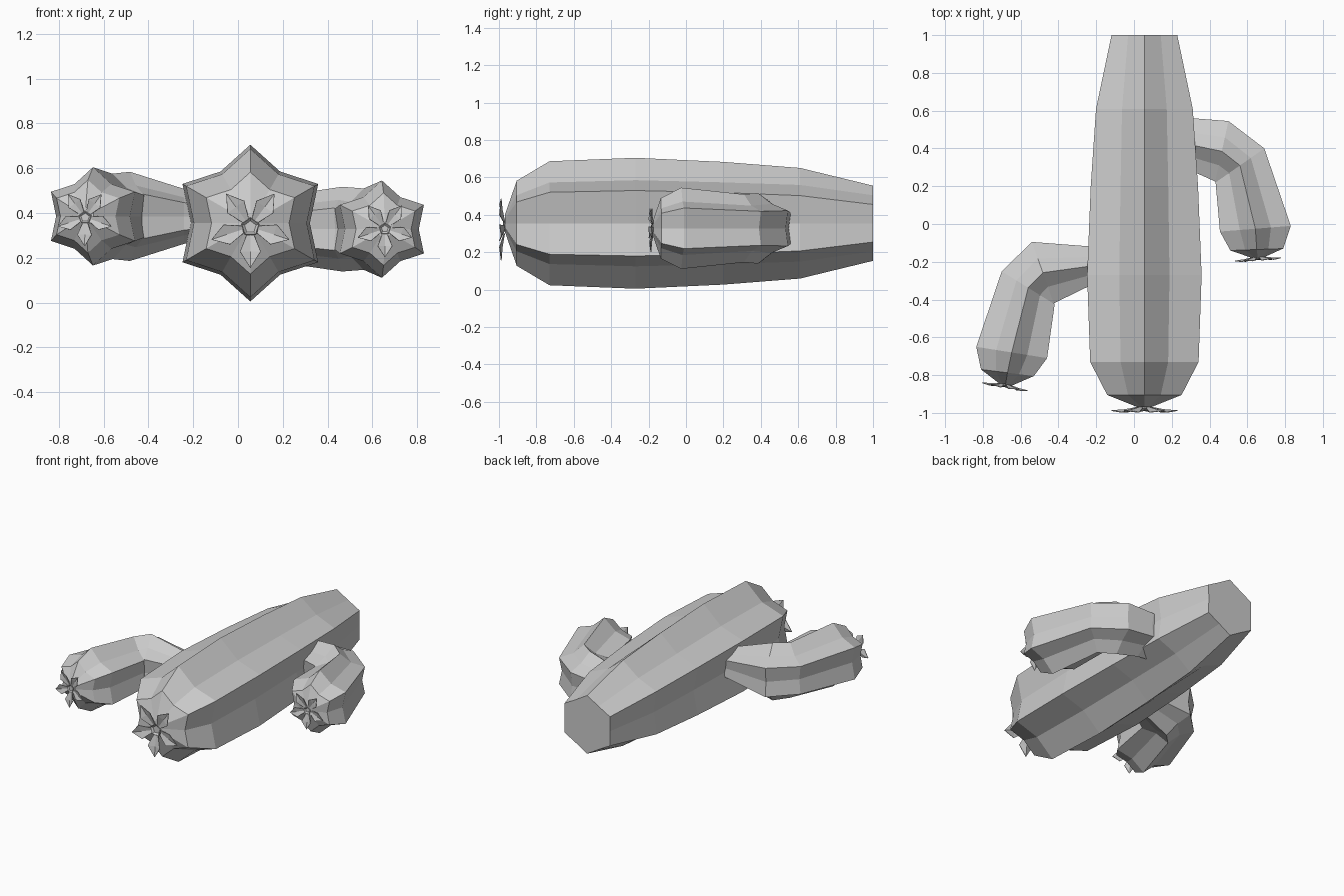
import bpy, bmesh, math
from mathutils import Vector

if "Cube" in bpy.data.objects:
    bpy.data.objects.remove(bpy.data.objects["Cube"])


def make_object(name, bm):
    bmesh.ops.recalc_face_normals(bm, faces=bm.faces)
    mesh = bpy.data.meshes.new(name)
    bm.to_mesh(mesh)
    bm.free()
    obj = bpy.data.objects.new(name, mesh)
    bpy.context.collection.objects.link(obj)
    return obj


def ribbed_stem(name, stations, z):
    """Loft six-ribbed star rings; each station = (left xy, right xy, valley ratio)."""
    bm = bmesh.new()
    rings = []
    for (ax, ay), (bx, by), valley in stations:
        a, b = Vector((ax, ay, z)), Vector((bx, by, z))
        centre, side = (a + b) / 2, (b - a).normalized()
        radius = (b - a).length / 2 / math.cos(math.radians(30))
        ring = []
        for i in range(12):
            t = math.radians(90 + 30 * i)
            r = radius * (valley if i % 2 else 1)
            ring.append(bm.verts.new(centre + side * r * math.cos(t)
                                     + Vector((0, 0, r * math.sin(t)))))
        rings.append(ring)
    for r0, r1 in zip(rings, rings[1:]):
        for i in range(12):
            j = (i + 1) % 12
            bm.faces.new((r0[i], r0[j], r1[j], r1[i]))
    bm.faces.new(rings[0])
    bm.faces.new(rings[-1])
    return make_object(name, bm)


def flower(name, centre, radius, tilt):
    """Five creased petals round a small cup, facing -y and turned by tilt."""
    bm = bmesh.new()
    c = Vector(centre)
    side = Vector((math.cos(tilt), math.sin(tilt), 0))
    out = Vector((side.y, -side.x, 0))
    up = Vector((0, 0, 1))

    def point(r, w, d, t):
        x = r * math.cos(t) - w * math.sin(t)
        y = r * math.sin(t) + w * math.cos(t)
        return bm.verts.new(c + radius * (side * x + up * y + out * d))

    cup = []
    for k in range(5):
        t = math.radians(-90 + 72 * k)
        base_l, base_r = point(.2, -.09, .04, t), point(.2, .09, .04, t)
        mid_l, mid_r = point(.6, -.25, .17, t), point(.6, .25, .17, t)
        base, mid = point(.2, 0, .02, t), point(.6, 0, .09, t)
        tip = point(1, 0, .12, t)
        bm.faces.new((base_l, base, mid, mid_l))
        bm.faces.new((base, base_r, mid_r, mid))
        bm.faces.new((mid_l, mid, tip))
        bm.faces.new((mid, mid_r, tip))
        cup.append(point(.22, 0, .06, t + math.radians(36)))
    # cup in the middle
    floor = [bm.verts.new(c + (v.co - c) * .6 - out * radius * .05) for v in cup]
    bm.faces.new(floor)
    for i in range(5):
        j = (i + 1) % 5
        bm.faces.new((cup[i], cup[j], floor[j], floor[i]))
    obj = make_object(name, bm)
    solid = obj.modifiers.new("thickness", 'SOLIDIFY')
    solid.thickness = .004
    return obj


# main trunk: y, half width, valley ratio
trunk = [(1, .174, .86), (.61, .256, .8), (.2, .284, .77), (-.27, .303, .76),
         (-.73, .287, .76), (-.905, .197, .76), (-.968, .04, .85)]
ribbed_stem("trunk", [((.055 - w, y), (.055 + w, y), v) for y, w, v in trunk], .355)
flower("trunk_flower", (.055, -.968, .338), .183, 0)

# left arm, bent toward the front
ribbed_stem("left_arm", [
    ((-.1, -.13), (-.1, -.29), .8),
    ((-.24, -.118), (-.24, -.33), .8),
    ((-.54, -.095), (-.425, -.42), .8),
    ((-.70, -.25), (-.42, -.425), .77),
    ((-.835, -.65), (-.46, -.71), .76),
    ((-.81, -.77), (-.53, -.805), .76),
    ((-.715, -.843), (-.645, -.855), .85)], .385)
flower("left_arm_flower", (-.682, -.848, .38), .128, math.radians(-10))

# right arm, bent toward the front
ribbed_stem("right_arm", [
    ((.15, .29), (.15, .55), .8),
    ((.33, .27), (.31, .56), .8),
    ((.43, .225), (.50, .545), .8),
    ((.432, .22), (.69, .40), .77),
    ((.455, -.04), (.83, -.01), .76),
    ((.51, -.14), (.79, -.13), .76),
    ((.62, -.178), (.69, -.175), .85)], .328)
flower("right_arm_flower", (.655, -.174, .33), .128, math.radians(4))
